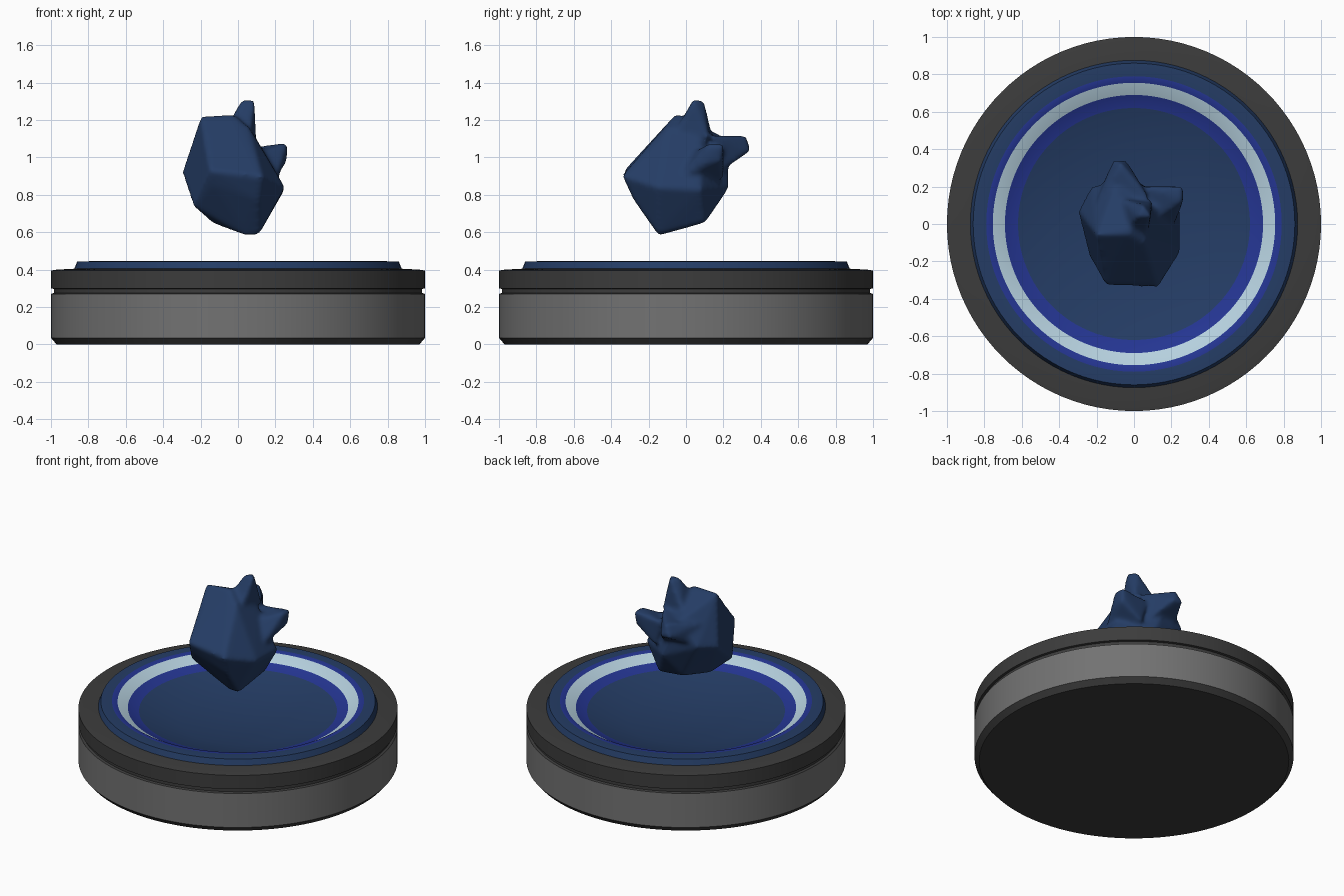
import bpy, bmesh, math

if "Cube" in bpy.data.objects:
    bpy.data.objects.remove(bpy.data.objects["Cube"])


def material(name, rgb):
    m = bpy.data.materials.new(name)
    m.diffuse_color = (*rgb, 1)
    m.use_nodes = True
    m.node_tree.nodes["Principled BSDF"].inputs["Base Color"].default_value = m.diffuse_color
    return m


DARK = material("dark grey", (0.045, 0.045, 0.045))
GREY = material("mid grey", (0.17, 0.17, 0.17))
NAVY = material("navy blue", (0.018, 0.046, 0.13))
BLUE = material("bright blue", (0.018, 0.036, 0.29))
PALE = material("pale blue", (0.47, 0.64, 0.74))


def lathe(name, profile, mats, seg=96):
    """Spin (radius, z, material of the band that starts here) about z."""
    bm = bmesh.new()
    rings = []
    for r, z, _ in profile:
        if r == 0:
            rings.append([bm.verts.new((0, 0, z))] * seg)
        else:
            rings.append([bm.verts.new((r * math.cos(2 * math.pi * i / seg),
                                        r * math.sin(2 * math.pi * i / seg), z))
                          for i in range(seg)])
    for a, b, p in zip(rings, rings[1:], profile):
        for i in range(seg):
            j = (i + 1) % seg
            loop = list(dict.fromkeys((a[i], a[j], b[j], b[i])))
            bm.faces.new(loop).material_index = p[2]
    bmesh.ops.recalc_face_normals(bm, faces=bm.faces)
    finish(name, bm, mats)


def finish(name, bm, mats):
    me = bpy.data.meshes.new(name)
    bm.to_mesh(me)
    bm.free()
    for m in mats:
        me.materials.append(m)
    ob = bpy.data.objects.new(name, me)
    bpy.context.collection.objects.link(ob)
    bpy.ops.object.select_all(action='DESELECT')
    ob.select_set(True)
    bpy.context.view_layer.objects.active = ob
    bpy.ops.object.shade_smooth_by_angle(angle=math.radians(25))
    return ob


# round base with its groove, rim and glowing dish
lathe("pedestal", [
    (0, 0, 0), (0.97, 0, 0), (1.0, 0.035, 1), (1.0, 0.27, 0),
    (0.985, 0.275, 0), (0.985, 0.297, 0), (1.0, 0.30, 0),
    (1.0, 0.395, 0), (0.97, 0.40, 0), (0.875, 0.405, 2),
    (0.86, 0.443, 2), (0.79, 0.445, 3), (0.755, 0.44, 4),
    (0.69, 0.40, 3), (0.62, 0.377, 2), (0.37, 0.315, 2), (0, 0.30, 2),
], [DARK, GREY, NAVY, BLUE, PALE])

# floating rock: hulls for the body and its horns, fused and softened
body = [(-.15, -.33, .93), (.13, -.34, .90), (-.13, -.29, .85), (.11, -.28, .77),
        (.11, -.15, .585), (.03, -.14, .585), (-.14, -.08, .65), (-.24, -.17, .74),
        (.14, .10, .65), (-.06, .12, .68), (-.30, .07, .92), (-.23, .20, .95),
        (.25, -.15, .84), (.25, .08, .83), (.02, .23, .84), (-.10, .22, 1.10),
        (-.20, -.06, 1.22), (-.03, -.05, 1.235), (.06, -.10, 1.16), (.08, .08, 1.13)]
horn_top = [(-.06, -.05, 1.15), (.07, -.07, 1.12), (.10, .12, 1.10), (-.08, .14, 1.12),
            (.02, .04, 1.31), (.09, .04, 1.31), (.05, .10, 1.30)]
horn_right = [(.05, -.02, 1.0), (.20, -.05, .87), (.05, .20, 1.05), (.1, .20, .88),
              (.265, .13, 1.08), (.265, .20, 1.07), (.26, .12, .98), (.255, .19, .98)]
horn_back = [(-.20, .12, 1.08), (.08, .14, 1.12), (.05, .18, .92), (-.18, .18, .95),
             (-.11, .345, 1.04), (-.04, .34, 1.03), (-.07, .325, 1.12)]
bm = bmesh.new()
for group in (body, horn_top, horn_right, horn_back):
    verts = [bm.verts.new(p) for p in group]
    bmesh.ops.convex_hull(bm, input=verts)
bmesh.ops.delete(bm, geom=[v for v in bm.verts if not v.link_faces], context='VERTS')
bmesh.ops.recalc_face_normals(bm, faces=bm.faces)
rock = finish("floating_rock", bm, [NAVY])
rock.modifiers.clear()
fuse = rock.modifiers.new("fuse", 'REMESH')
fuse.mode = 'VOXEL'
fuse.voxel_size = 0.014
fuse.use_smooth_shade = True
soften = rock.modifiers.new("soften", 'SMOOTH')
soften.factor = 0.5
soften.iterations = 9
